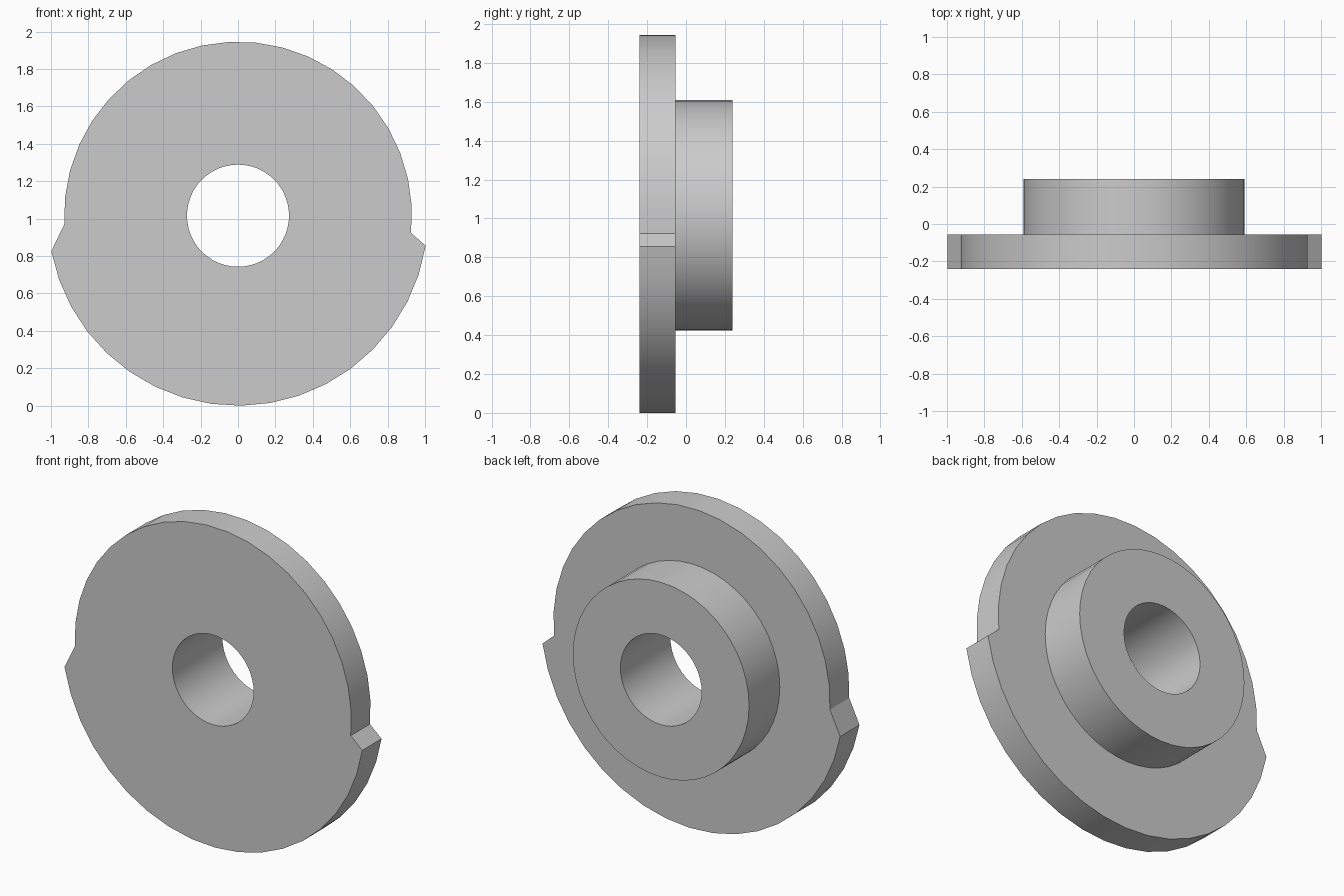
import bpy, bmesh
from math import sin, cos, radians

if "Cube" in bpy.data.objects:
    bpy.data.objects.remove(bpy.data.objects["Cube"])

AXIS_Z = 1.016      # height of the bore axis
BORE_R, HUB_R, RIM_R, LOBE_R = 0.273, 0.592, 0.93, 1.016
FRONT, SHOULDER, BACK = -0.24, -0.055, 0.24

metal = bpy.data.materials.new("plain grey")
metal.use_nodes = True
grey = (0.6, 0.6, 0.6, 1)
metal.diffuse_color = grey
metal.node_tree.nodes["Principled BSDF"].inputs["Base Color"].default_value = grey


def arc(radius, start, end, steps):
    """Points on the x-z plane from start to end angle, both included."""
    angles = [radians(start + (end - start) * i / steps) for i in range(steps + 1)]
    return [(radius * cos(a), AXIS_Z + radius * sin(a)) for a in angles]


def bored_solid(name, outline, y_front, y_back):
    """Extrude an outline along y with the round bore through it."""
    bm = bmesh.new()
    bore = arc(BORE_R, 0, 360, 48)[:-1]
    caps = [[], []]
    for loop in (outline, bore):
        front, back = [[bm.verts.new((x, y, z)) for x, z in loop]
                       for y in (y_front, y_back)]
        for i in range(len(loop)):
            j = (i + 1) % len(loop)
            bm.faces.new((front[i], front[j], back[j], back[i]))
            caps[0].append(bm.edges.get((front[i], front[j])))
            caps[1].append(bm.edges.get((back[i], back[j])))
    for edges in caps:
        bmesh.ops.triangle_fill(bm, edges=edges, use_beauty=True, normal=(0, 1, 0))
    bmesh.ops.recalc_face_normals(bm, faces=bm.faces)
    mesh = bpy.data.meshes.new(name)
    bm.to_mesh(mesh)
    bm.free()
    mesh.materials.append(metal)
    obj = bpy.data.objects.new(name, mesh)
    bpy.context.collection.objects.link(obj)
    bpy.ops.object.select_all(action="DESELECT")
    obj.select_set(True)
    bpy.context.view_layer.objects.active = obj
    bpy.ops.object.shade_smooth_by_angle(angle=radians(15))


# Flange: smaller upper arc, larger lower lobe, sloped steps between them
flange_outline = arc(RIM_R, -5.7, 182.8, 21) + arc(LOBE_R, 190.8, 350.9, 18)
bored_solid("flange", flange_outline, FRONT, SHOULDER)

# Hub: round boss on the back of the flange
bored_solid("hub", arc(HUB_R, 0, 360, 48)[:-1], SHOULDER, BACK)
